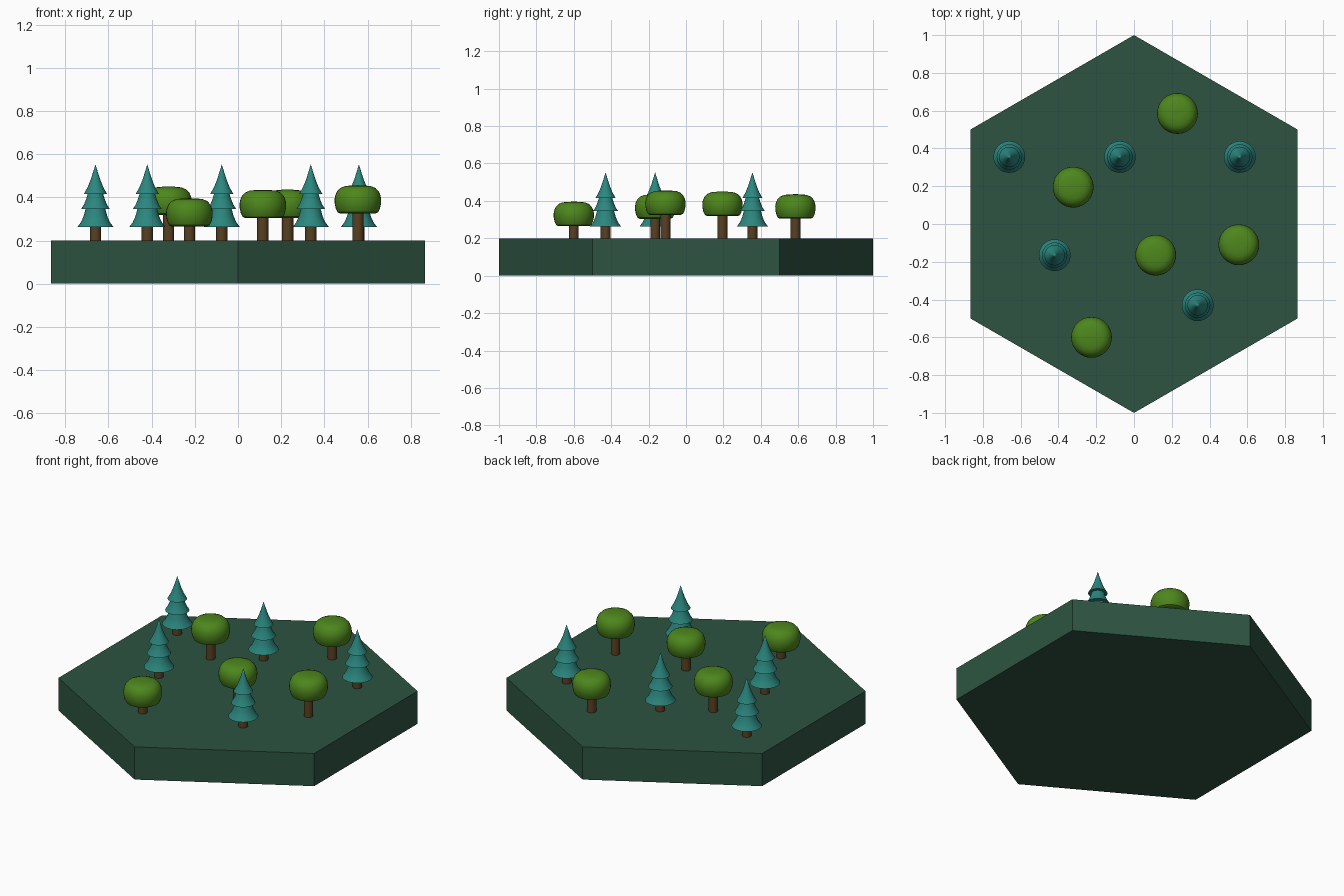
import bpy, bmesh
from math import sin, cos, pi, radians

if "Cube" in bpy.data.objects:
    bpy.data.objects.remove(bpy.data.objects["Cube"])


def material(name, rgb):
    m = bpy.data.materials.new(name)
    m.diffuse_color = (*rgb, 1)
    m.use_nodes = True
    m.node_tree.nodes["Principled BSDF"].inputs["Base Color"].default_value = m.diffuse_color
    return m


GROUND = material("ground_green", (0.026, 0.088, 0.052))
PINE = material("pine_teal", (0.024, 0.24, 0.21))
LEAF = material("leaf_green", (0.075, 0.24, 0.012))
BARK = material("bark_brown", (0.10, 0.052, 0.016))


def lathe(name, profile, loc, mat, n=32, smooth=True):
    """Revolve (radius, z) points around z; zero radius makes a pole."""
    bm = bmesh.new()
    rings = []
    for r, z in profile:
        if r == 0:
            rings.append([bm.verts.new((0, 0, z))] * n)
        else:
            rings.append([bm.verts.new((r * sin(2 * pi * i / n), r * cos(2 * pi * i / n), z))
                          for i in range(n)])
    for a, b in zip(rings, rings[1:]):
        for i in range(n):
            j = (i + 1) % n
            bm.faces.new(dict.fromkeys((a[i], a[j], b[j], b[i])))
    bmesh.ops.recalc_face_normals(bm, faces=bm.faces)
    me = bpy.data.meshes.new(name)
    bm.to_mesh(me)
    bm.free()
    me.materials.append(mat)
    ob = bpy.data.objects.new(name, me)
    ob.location = loc
    bpy.context.collection.objects.link(ob)
    if smooth:
        bpy.ops.object.select_all(action='DESELECT')
        ob.select_set(True)
        bpy.context.view_layer.objects.active = ob
        bpy.ops.object.shade_smooth_by_angle(angle=radians(35))
    return ob


def trunk(name, x, y, top):
    r = 0.026
    lathe(name, [(0, 0.19), (r, 0.19), (r, top), (0, top)], (x, y, 0), BARK, 20)


# Hexagonal ground tile
lathe("ground_tile", [(0, 0), (1, 0), (1, 0.2), (0, 0.2)], (0, 0, 0), GROUND, 6, False)

# Pine trees: three flared tiers on a short trunk
pine_profile = [(0, 0.262), (0.084, 0.262), (0.067, 0.285), (0.055, 0.312), (0.046, 0.345),
                (0.067, 0.345), (0.053, 0.367), (0.043, 0.392), (0.036, 0.415),
                (0.054, 0.415), (0.037, 0.445), (0.022, 0.482), (0.010, 0.52), (0, 0.553)]
pines = [(-0.66, 0.355), (-0.075, 0.355), (0.56, 0.355), (-0.42, -0.165), (0.337, -0.43)]
for i, (x, y) in enumerate(pines):
    trunk(f"pine_trunk_{i}", x, y, 0.27)
    lathe(f"pine_foliage_{i}", pine_profile, (x, y, 0), PINE)

# Round trees: flattened mushroom-like crowns at varied heights
crown_profile = [(0, 0.004), (0.05, 0.001), (0.082, 0), (0.094, 0.006), (0.102, 0.022),
                 (0.107, 0.045), (0.108, 0.065), (0.105, 0.083), (0.097, 0.102),
                 (0.082, 0.118), (0.06, 0.127), (0.03, 0.13), (0, 0.131)]
round_trees = [(0.23, 0.585, 0.305), (-0.322, 0.195, 0.319), (0.115, -0.165, 0.304),
               (0.555, -0.11, 0.325), (-0.225, -0.6, 0.265)]
for i, (x, y, z) in enumerate(round_trees):
    trunk(f"round_tree_trunk_{i}", x, y, z + 0.02)
    lathe(f"round_tree_crown_{i}", crown_profile, (x, y, z), LEAF)
